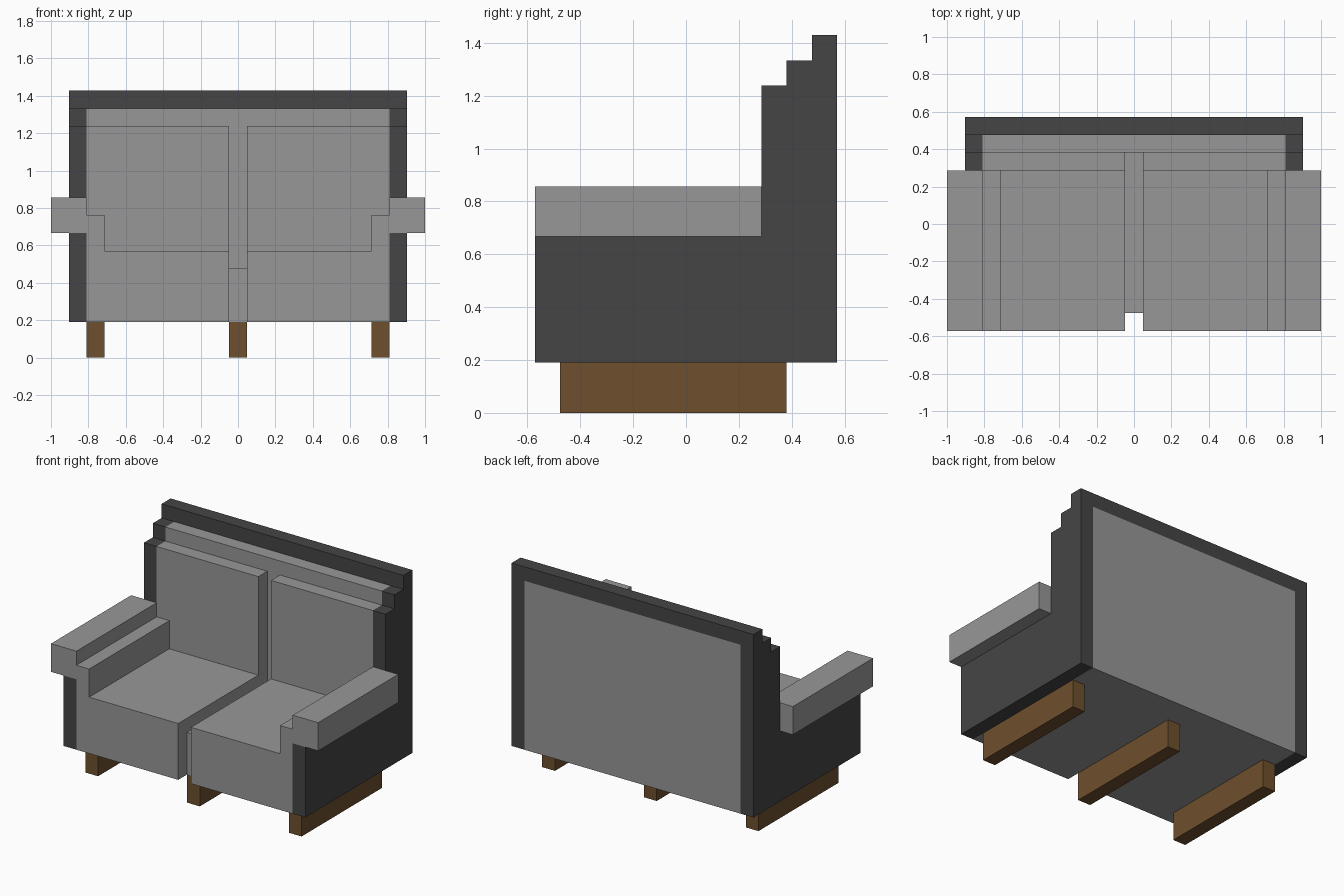
import bpy
import bmesh
from mathutils import Vector

cube = bpy.data.objects.get("Cube")
if cube:
    bpy.data.objects.remove(cube, do_unlink=True)

U = 2 / 21  # one block of the design grid


def material(name, rgb):
    mat = bpy.data.materials.new(name)
    mat.use_nodes = True
    mat.diffuse_color = (*rgb, 1)
    mat.node_tree.nodes["Principled BSDF"].inputs["Base Color"].default_value = (*rgb, 1)
    return mat


grey = material("grey fabric", (0.312, 0.312, 0.312))
dark = material("dark fabric", (0.06, 0.06, 0.06))
wood = material("brown wood", (0.156, 0.08, 0.026))


def extrude(name, profile, axis, start, end, mat, flip=False):
    """Extrude a profile along x (yz profile) or y (xz profile), in blocks."""
    bm = bmesh.new()
    place = (lambda p: (start, *p)) if axis == "x" else (lambda p: (p[0], start, p[1]))
    face = bm.faces.new([bm.verts.new(place(p)) for p in profile])
    shift = Vector((end - start, 0, 0) if axis == "x" else (0, end - start, 0))
    new = bmesh.ops.extrude_face_region(bm, geom=[face], use_keep_orig=True)["geom"]
    bmesh.ops.translate(bm, vec=shift, verts=[g for g in new if isinstance(g, bmesh.types.BMVert)])
    for v in bm.verts:
        v.co *= U
        if flip:
            v.co.x *= -1
    bmesh.ops.recalc_face_normals(bm, faces=bm.faces)
    mesh = bpy.data.meshes.new(name)
    bm.to_mesh(mesh)
    bm.free()
    mesh.materials.append(mat)
    obj = bpy.data.objects.new(name, mesh)
    bpy.context.collection.objects.link(obj)
    return obj


def box(a, b, c, d):
    return [(a, c), (b, c), (b, d), (a, d)]


# Stepped outlines seen from the side
back_steps = [(6, 2), (6, 14), (4, 14), (4, 13), (3, 13)]
cushion = [(-6, 2)] + back_steps + [(3, 6), (-6, 6)]
side = [(-6, 2)] + back_steps + [(3, 7), (-6, 7)]
spine = [(-5, 2), (6, 2), (6, 14), (4, 14), (4, 5), (-5, 5)]
# Armrest outline seen from the front
arm = [(7.5, 6), (8.5, 6), (8.5, 7), (10.5, 7), (10.5, 9), (8.5, 9), (8.5, 8), (7.5, 8)]
leg = box(-5, 4, 0, 2)

# Mirrored halves
for label, flip in (("left", False), ("right", True)):
    extrude(label + "_seat_and_back", cushion, "x", 0.5, 8.5, grey, flip)
    extrude(label + "_side_panel", side, "x", 8.5, 9.5, dark, flip)
    extrude(label + "_armrest", arm, "y", -6, 3, grey, flip)
    extrude(label + "_leg_rail", leg, "x", 7.5, 8.5, wood, flip)

# Recessed strip between the cushions, top rail and middle leg
extrude("centre_strip", spine, "x", -0.5, 0.5, grey)
extrude("top_rail", box(5, 6, 14, 15), "x", -9.5, 9.5, dark)
extrude("centre_leg_rail", leg, "x", -0.5, 0.5, wood)
